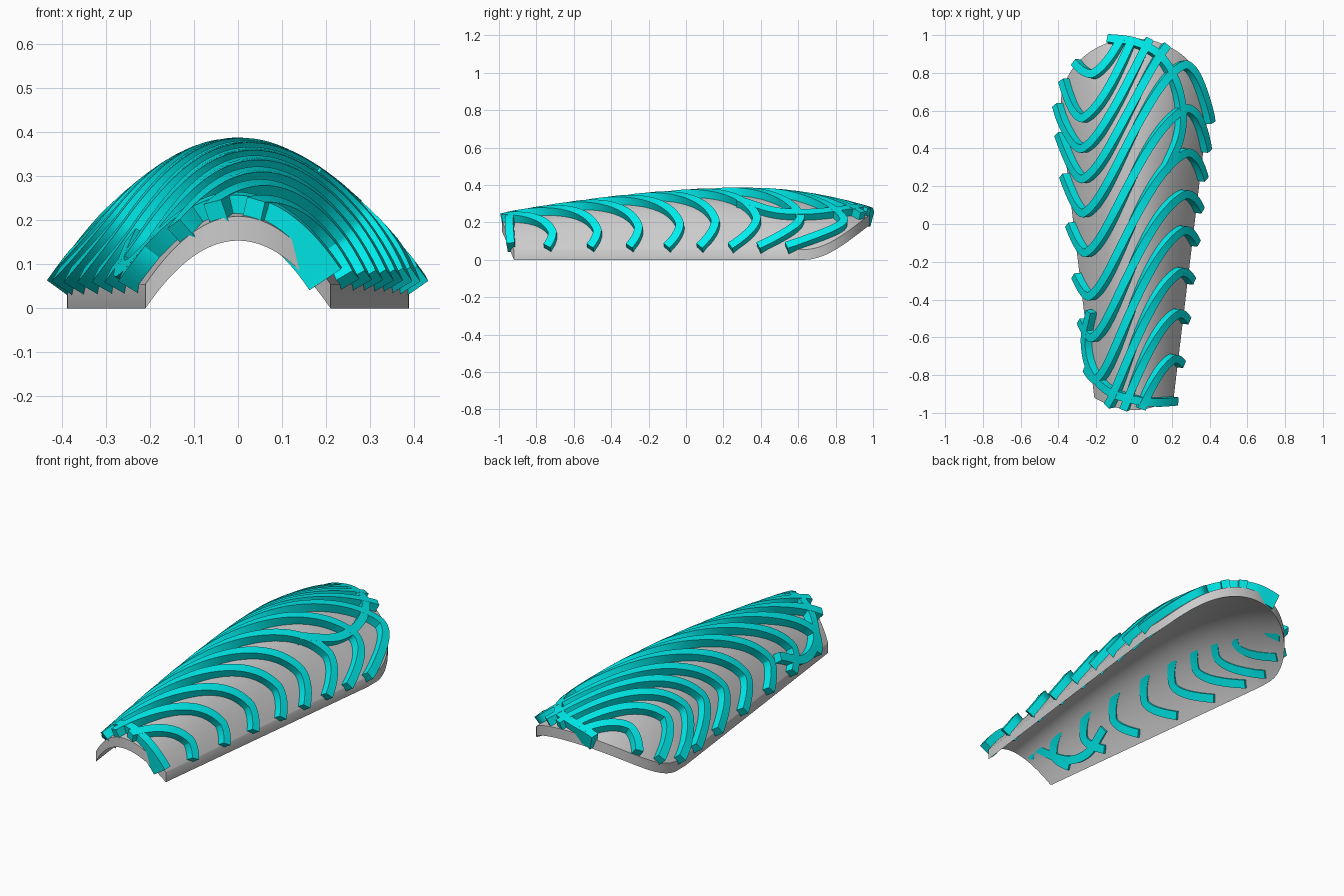
import bpy, bmesh, math
from mathutils import Vector

if "Cube" in bpy.data.objects:
    bpy.data.objects.remove(bpy.data.objects["Cube"])

RIM = 0.055                      # vertical thickness of the shell


def width(y):
    return min(0.21 + 0.12 * (y + 0.92), 0.388)


def crown(y):
    if y < 0.3:
        return 0.29 - 0.13 * ((0.3 - y) / 1.25) ** 1.7
    return 0.29 - 0.11 * ((y - 0.3) / 0.7) ** 2


def front_edge(u):
    return -0.92 - 0.065 * (1 - u * u)


def back_edge(u):
    return 0.63 + 0.352 * math.sqrt(max(0, 1 - u * u))


def height(x, y):
    return RIM + crown(y) * (1 - (x / width(y)) ** 2)


def on_shell(x, y):
    return Vector((x, y, height(x, y)))


def normal(x, y):
    e = 0.004
    return Vector((height(x - e, y) - height(x + e, y),
                   height(x, y - e) - height(x, y + e), 2 * e)).normalized()


def finish(bm, name, mat=None):
    bmesh.ops.recalc_face_normals(bm, faces=bm.faces)
    me = bpy.data.meshes.new(name)
    bm.to_mesh(me)
    bm.free()
    ob = bpy.data.objects.new(name, me)
    bpy.context.collection.objects.link(ob)
    if mat:
        me.materials.append(mat)
    bpy.ops.object.select_all(action='DESELECT')
    ob.select_set(True)
    bpy.context.view_layer.objects.active = ob
    bpy.ops.object.shade_smooth_by_angle(angle=math.radians(35))
    return ob


# Arched shell: parabolic sections, rounded back, leaning front, extruded down
def build_shell(nu=56, nv=64):
    bm = bmesh.new()
    rows = []
    for i in range(nu + 1):
        u = math.sin(math.pi * (i / nu - 0.5))
        row = []
        for j in range(nv + 1):
            t = j / nv
            y = front_edge(u) * (1 - t) + back_edge(u) * t
            row.append(bm.verts.new(on_shell(u * width(y), y)))
        rows.append(row)
    for a, b in zip(rows, rows[1:]):
        for j in range(nv):
            bm.faces.new((a[j], a[j + 1], b[j + 1], b[j]))
    top = list(bm.faces)
    dup = bmesh.ops.duplicate(bm, geom=bm.verts[:] + bm.edges[:] + top)
    pairs = dup['vert_map']
    for row in rows:
        for v in row:
            pairs[v].co.z -= RIM
    loop = [r[0] for r in rows] + rows[-1][1:] + [r[-1] for r in rows[-2::-1]] + rows[0][-2:0:-1]
    for a, b in zip(loop, loop[1:] + loop[:1]):
        bm.faces.new((a, b, pairs[b], pairs[a]))
    finish(bm, "shell")


# Rectangular rib swept over the shell along plan points
def build_rib(name, pts, mat, half=0.022, up=0.042, down=0.044):
    bm = bmesh.new()
    pos = [on_shell(*p) for p in pts]
    rings = []
    for i, p in enumerate(pos):
        t = (pos[min(i + 1, len(pos) - 1)] - pos[max(i - 1, 0)]).normalized()
        n = normal(*pts[i])
        b = n.cross(t).normalized() * half
        rings.append([bm.verts.new(p + s * b + n * o)
                      for s, o in ((-1, up), (1, up), (1, -down), (-1, -down))])
    for a, b in zip(rings, rings[1:]):
        for k in range(4):
            m = (k + 1) % 4
            bm.faces.new((a[k], a[m], b[m], b[k]))
    bm.faces.new(rings[0])
    bm.faces.new(rings[-1])
    finish(bm, name, mat)


# S-shaped path: left foot, trough, peak, right foot, clipped to the shell outline
def s_path(ul, yl, ut, yt, up, yp, yr, n=90):
    pts = []
    for i in range(n + 1):
        u = ul + (1 - ul) * i / n
        if u < ut:
            y = yt + (yl - yt) * ((ut - u) / (ut - ul)) ** 2
        elif u > up:
            y = yp + (yr - yp) * ((u - up) / (1 - up)) ** 2
        else:
            t = (u - ut) / (up - ut)
            s = 0.6 * t + 0.4 * (0.5 - 0.5 * math.cos(math.pi * t))
            s = 0.5 * s + 0.5 * (0.5 - 0.5 * math.cos(math.pi * t))
            y = yt + (yp - yt) * s
        if front_edge(u) - 0.003 <= y <= back_edge(u) + 0.003 or (
                abs(u) > 0.99 and y < 0.65 and y > -0.9):
            pts.append((u * width(y), y))
    return pts


def spline(ctrl, steps=10):
    c = [Vector(p) for p in ctrl]
    c = [2 * c[0] - c[1]] + c + [2 * c[-1] - c[-2]]
    out = []
    for a, b, d, e in zip(c, c[1:], c[2:], c[3:]):
        for k in range(steps):
            t = k / steps
            q = 0.5 * (2 * b + (d - a) * t + (2 * a - 5 * b + 4 * d - e) * t * t
                       + (3 * b - a - 3 * d + e) * t ** 3)
            out.append((q.x, q.y))
    return out + [tuple(c[-2])]


teal = bpy.data.materials.new("cyan_rib")
teal.diffuse_color = (0.0, 0.85, 0.85, 1)
teal.use_nodes = True
teal.node_tree.nodes["Principled BSDF"].inputs["Base Color"].default_value = teal.diffuse_color

build_shell()

ribs = [
    (-1, -1.40, -0.75, -1.40, 0.80, -0.71, -0.74),
    (-1, -1.18, -0.75, -1.18, 0.80, -0.47, -0.51),
    (-1, -1.00, -0.75, -1.00, 0.78, -0.25, -0.30),
    (-1, -0.76, -0.78, -0.82, 0.76, -0.03, -0.10),
    (-1, -0.51, -0.78, -0.60, 0.73, 0.16, 0.075),
    (-1, -0.27, -0.76, -0.38, 0.70, 0.38, 0.24),
    (-1, 0.00, -0.75, -0.15, 0.66, 0.61, 0.39),
    (-1, 0.26, -0.73, 0.06, 0.64, 0.84, 0.54),
    (-1, 0.48, -0.70, 0.24, 0.66, 1.02, 1.02),
    (-1, 0.63, -0.68, 0.40, 0.66, 1.20, 1.20),
    (-0.92, 0.76, -0.64, 0.56, 0.64, 1.42, 1.42),
    (-0.76, 0.855, -0.52, 0.79, 0.60, 1.50, 1.50),
]
for i, r in enumerate(ribs):
    build_rib("rib_%02d" % (i + 1), s_path(*r), teal)

# Border ribs that wrap the back right and front left corners
build_rib("back_border_rib", spline([(-0.13, 0.975), (0, 0.955), (0.12, 0.89), (0.2, 0.76),
                                     (0.235, 0.6), (0.22, 0.45), (0.15, 0.28)]), teal)
build_rib("front_border_rib", spline([(0.2, -0.935), (0.1, -0.94), (0, -0.925), (-0.12, -0.875),
                                      (-0.205, -0.77), (-0.235, -0.62), (-0.21, -0.46)]), teal)
